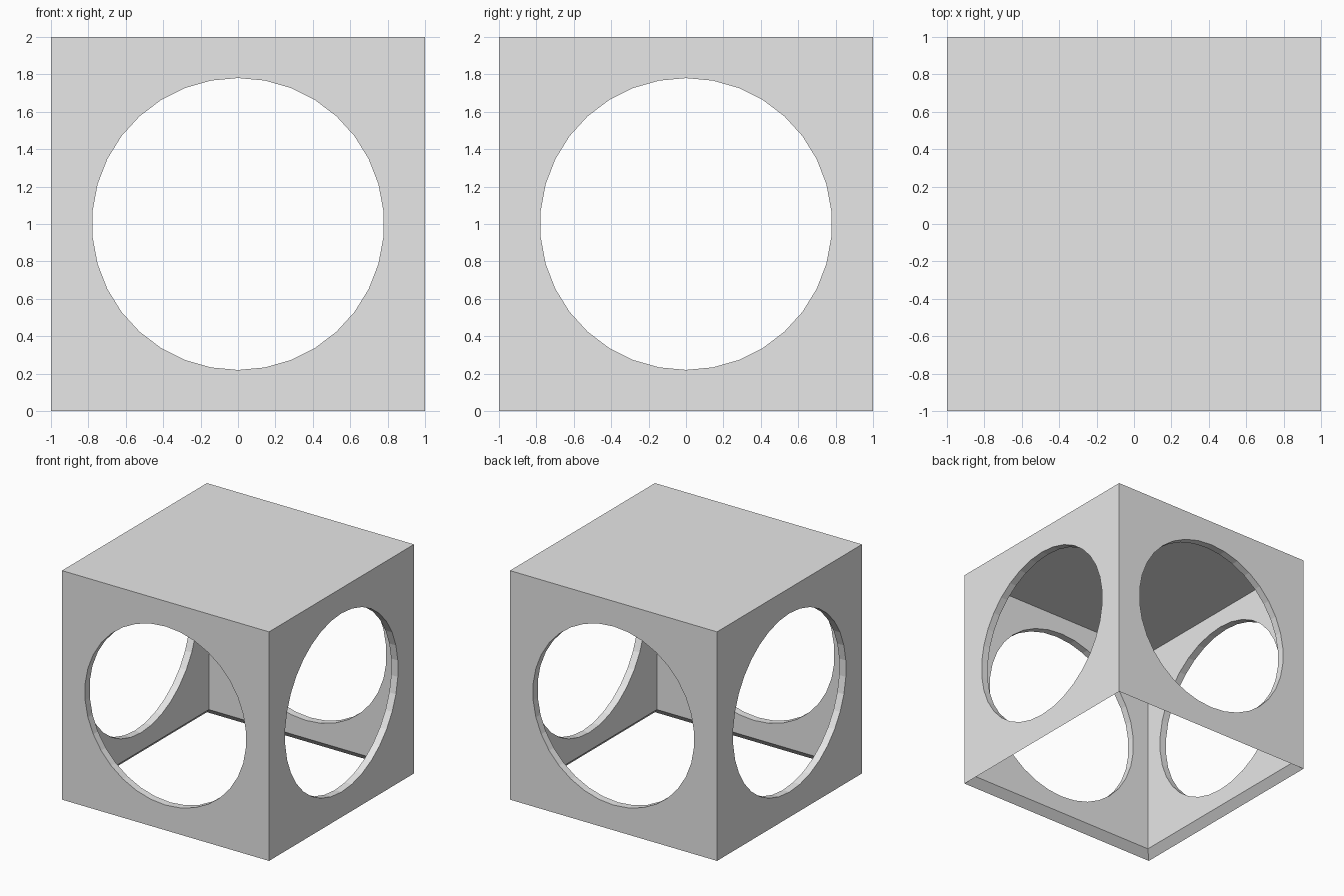
import bpy
import bmesh
from math import radians
from mathutils import Vector

WALL = 0.064      # thickness of walls and roof
HOLE_RADIUS = 0.78
HOLE_SIDES = 34

if "Cube" in bpy.data.objects:
    bpy.data.objects.remove(bpy.data.objects["Cube"])

grey = bpy.data.materials.new("plain grey")
grey.use_nodes = True
grey.diffuse_color = (0.8, 0.8, 0.8, 1)
grey.node_tree.nodes["Principled BSDF"].inputs["Base Color"].default_value = (0.8, 0.8, 0.8, 1)

# Hollow box: the underside is inset, sloped inwards and pushed up to the roof
bm = bmesh.new()
bmesh.ops.create_cube(bm, size=2)
bmesh.ops.translate(bm, verts=bm.verts, vec=(0, 0, 1))
bm.normal_update()
underside = min(bm.faces, key=lambda f: f.calc_center_median().z)
bmesh.ops.inset_region(bm, faces=[underside], thickness=WALL, use_even_offset=True)
bmesh.ops.translate(bm, verts=underside.verts, vec=(0, 0, WALL))
extruded = bmesh.ops.extrude_face_region(bm, geom=[underside])["geom"]
roof_verts = [v for v in extruded if isinstance(v, bmesh.types.BMVert)]
bmesh.ops.translate(bm, verts=roof_verts, vec=Vector((0, 0, 2 - 2 * WALL)))
if underside.is_valid:
    bmesh.ops.delete(bm, geom=[underside], context="FACES_ONLY")
bmesh.ops.recalc_face_normals(bm, faces=bm.faces)
mesh = bpy.data.meshes.new("open_box")
bm.to_mesh(mesh)
bm.free()
mesh.materials.append(grey)
box = bpy.data.objects.new("open_box", mesh)
bpy.context.collection.objects.link(box)


def cut_round_hole(name, turn):
    """Bore a round hole through two opposite walls."""
    bpy.ops.mesh.primitive_cylinder_add(
        vertices=HOLE_SIDES, radius=HOLE_RADIUS, depth=3,
        location=(0, 0, 1), rotation=(radians(90), 0, turn))
    cutter = bpy.context.object
    cutter.name = name
    cutter.data.materials.append(grey)
    bore = box.modifiers.new(name, "BOOLEAN")
    bore.operation = "DIFFERENCE"
    bore.solver = "EXACT"
    bore.object = cutter
    bpy.ops.object.select_all(action="DESELECT")
    box.select_set(True)
    bpy.context.view_layer.objects.active = box
    bpy.ops.object.modifier_apply(modifier=bore.name)
    bpy.data.objects.remove(cutter)


cut_round_hole("front_back_hole", 0)
cut_round_hole("side_hole", radians(90))
